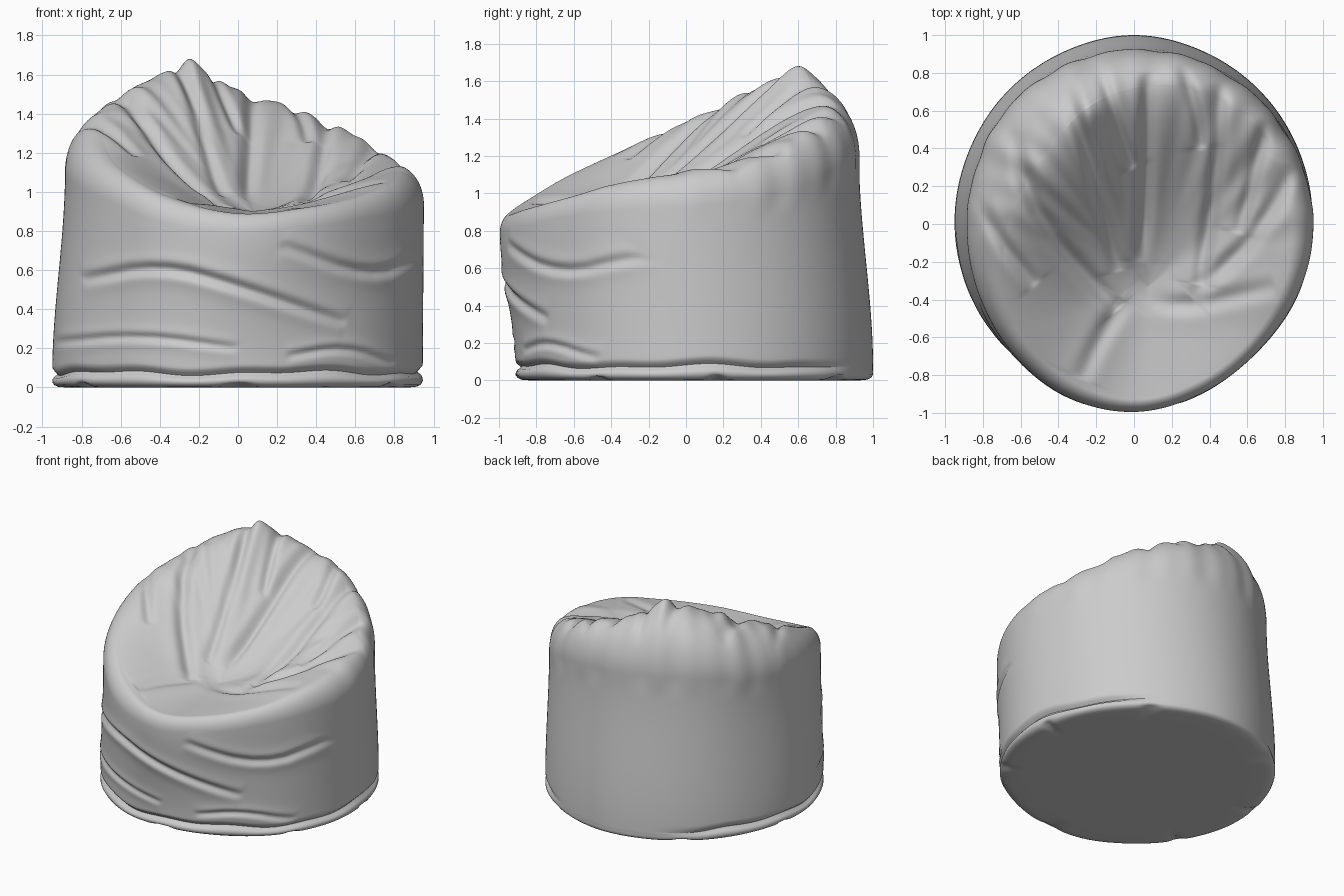
import bpy, bmesh, math
from mathutils import Vector

if "Cube" in bpy.data.objects:
    bpy.data.objects.remove(bpy.data.objects["Cube"])

N = 320
# every 22.5 deg from +x: base radius, shoulder radius, shoulder z, crest radius, crest z
TABLE = [
    (.945, .95, .93, .83, 1.11), (.955, .94, .97, .84, 1.16), (.97, .935, 1.06, .81, 1.29),
    (.985, .93, 1.16, .78, 1.41), (1.0, .925, 1.2, .72, 1.51), (.985, .915, 1.22, .66, 1.61),
    (.97, .91, 1.2, .60, 1.57), (.955, .89, 1.13, .61, 1.47), (.95, .885, 1.1, .67, 1.37),
    (.945, .90, 1.04, .74, 1.25), (.94, .935, .96, .83, 1.11), (.935, .98, .84, .89, .97),
    (.91, .995, .79, .93, .89), (.90, .965, .82, .90, .92), (.915, .94, .87, .87, .98),
    (.93, .945, .91, .85, 1.06)]
SEAT_LOW = Vector((.08, -.33, .90))

# crease lines: depth, width, points (seat in x,y; front wall in x,z)
SEAT_FOLDS = [
    (.06, .05, [(-.66, .5), (-.5, 0), (-.08, -.45)]),
    (.045, .04, [(-.36, .78), (-.2, .2), (-.08, -.25)]),
    (.05, .035, [(-.19, .85), (-.08, .5), (.0, .3)]),
    (.06, .04, [(.07, .8), (.06, .15), (.04, -.2)]),
    (.055, .045, [(.46, .75), (.43, .2), (.34, -.32)]),
    (.04, .035, [(.25, .85), (.33, .6), (.36, .4)]),
    (.04, .04, [(.7, .55), (.62, .2), (.55, -.05)]),
    (.045, .05, [(.85, .3), (.62, -.1), (.3, -.38)]),
    (.04, .04, [(-.85, .15), (-.7, -.1), (-.52, -.32)]),
    (.03, .05, [(-.05, -.4), (-.18, -.6), (-.28, -.82)]),
    (.03, .05, [(.0, -.3), (.2, -.46), (.75, -.33)])]
WALL_FOLDS = [
    (.04, .03, [(-.8, .55), (-.4, .63), (0, .52), (.55, .33)]),
    (.03, .03, [(.22, .73), (.68, .56), (.92, .66)]),
    (.025, .022, [(-.95, .23), (-.5, .27), (0, .2)]),
    (.025, .022, [(.25, .16), (.55, .21), (.8, .12)])]


def soften(pts):
    """Round a polyline by two corner-cutting passes."""
    for _ in range(2):
        out = [pts[0]]
        for (ax, ay), (bx, by) in zip(pts, pts[1:]):
            out += [(.75 * ax + .25 * bx, .75 * ay + .25 * by), (.25 * ax + .75 * bx, .25 * ay + .75 * by)]
        pts = out + [pts[-1]]
    return pts


SEAT_FOLDS = [(d, w, soften(p)) for d, w, p in SEAT_FOLDS]
WALL_FOLDS = [(d, w, soften(p)) for d, w, p in WALL_FOLDS]


def row(a):
    """Smooth periodic interpolation of the table."""
    f = a / math.tau * 16
    i, t = int(f), f - int(f)
    p = [TABLE[(i + k) % 16] for k in (-1, 0, 1, 2)]
    return [.5 * (2 * q1 + (q2 - q0) * t + (2 * q0 - 5 * q1 + 4 * q2 - q3) * t * t
            + (3 * q1 - q0 - 3 * q2 + q3) * t ** 3) for q0, q1, q2, q3 in zip(*p)]


def fold(x, y, lines):
    """Valley along each line with a soft ridge beside it."""
    total = 0
    for depth, w, pts in lines:
        m = 5 * w
        if not (min(p[0] for p in pts) - m < x < max(p[0] for p in pts) + m
                and min(p[1] for p in pts) - m < y < max(p[1] for p in pts) + m):
            continue
        best, along = 9, 0
        n = len(pts) - 1
        for k in range(n):
            (ax, ay), (bx, by) = pts[k], pts[k + 1]
            dx, dy = bx - ax, by - ay
            t = max(0, min(1, ((x - ax) * dx + (y - ay) * dy) / (dx * dx + dy * dy)))
            d = math.hypot(x - ax - t * dx, y - ay - t * dy)
            if d < best:
                best, along = d, (k + t) / n
        if best < m:
            taper = math.sqrt(max(0, math.sin(math.pi * along)))
            q = (best / w) ** 2
            total += depth * taper * (.5 * math.exp(-q / 5) - 1.0 * math.exp(-q))
    return total


def smooth(t):
    t = max(0, min(1, t))
    return t * t * (3 - 2 * t)


def gathers(a):
    """Irregular pleats, strongest around the back."""
    back = smooth(math.sin(a) + .35)
    return back * (.6 * math.sin(17 * a + 1.3 * math.sin(3 * a)) + .4 * math.sin(29 * a + 1))


def polar(a, r, z):
    return Vector((r * math.cos(a), r * math.sin(a), z))


def hem(a):
    """1 where the hem is rolled, 0 at the smooth back."""
    return 1 - smooth((math.sin(a) - .6) / .35)


def base_point(a, k):
    rb, g = row(a)[0], hem(a)
    tuck = max(0, math.sin(7 * a + math.sin(2 * a))) ** 14
    off, z = [(-.5, 0), (-.2, 0), (-.07 - .03 * tuck, 0), (-.03 - .02 * tuck, .004 + .015 * tuck),
              (-.01 - .01 * tuck, .014 + .01 * tuck), (0, .03), (-.002, .045),
              (-.01 * g, .057), (-.025 * g, .066), (-.03 * g, .075)][k]
    return polar(a, rb + off, z * (1 + g * (.12 * math.sin(5 * a + 1) + .08 * math.sin(11 * a))))


def wall_point(a, k):
    rb, rs, zs, rc, zc = row(a)
    if k == 0:
        return base_point(a, 9)
    if k <= 60:                                   # upright wall
        u = k / 60
        z0 = base_point(a, 9).z
        z = z0 + (zs - z0) * u
        r = rb + (rs - rb) * smooth(u)
        r -= .03 * hem(a) * math.exp(-((z - z0) / .018) ** 2)
        if math.sin(a) < 0:
            r += fold(r * math.cos(a), z, WALL_FOLDS) * smooth(-math.sin(a) * 3)
        r += .006 * gathers(a) * smooth((u - .85) / .15)
        return polar(a, r, z)
    v = (k - 60) / 24                             # rounded shoulder
    c, s = math.cos(v * math.pi / 2), math.sin(v * math.pi / 2)
    r = rc + (rs - rc) * c + .006 * gathers(a) * (1 - v * v)
    return finish(polar(a, r, zs + (zc - zs) * s), a, v, v)


def finish(p, a, wg, wf):
    """Pleats, creases and the pulled-up peak shared by shoulder and seat."""
    p.z += .013 * gathers(a) * wg + fold(p.x, p.y, SEAT_FOLDS) * wf
    d2 = (p.x + .23) ** 2 + (p.y - .60) ** 2
    p.z += .05 * math.exp(-d2 / .012) * wf
    return p


def seat_point(a, k):
    rc, zc = row(a)[3:]
    t = k / 80
    p = polar(a, rc, zc).lerp(SEAT_LOW, t)
    slope = (t - .12 * (1 - math.exp(-t / .12))) / .88
    p.z = zc + (SEAT_LOW.z - zc) * (.6 * smooth(t ** .85) + .4 * slope)
    return finish(p, a, 1 - smooth(t / .65), 1 - smooth((t - .65) / .35))


def skin(name, point, rings, cap_start=None, cap_end=None):
    """Loft closed rings into one smooth cloth panel."""
    bm = bmesh.new()
    grid = [[bm.verts.new(point(math.tau * i / N, k)) for i in range(N)] for k in range(rings)]
    for lo, hi in zip(grid, grid[1:]):
        for i in range(N):
            j = (i + 1) % N
            bm.faces.new((lo[i], lo[j], hi[j], hi[i]))
    for centre, ring, flip in ((cap_start, grid[0], True), (cap_end, grid[-1], False)):
        if centre is not None:
            c = bm.verts.new(centre)
            for i in range(N):
                q, r = ring[i], ring[(i + 1) % N]
                bm.faces.new((r, q, c) if flip else (q, r, c))
    me = bpy.data.meshes.new(name)
    bm.to_mesh(me)
    bm.free()
    me.shade_smooth()
    ob = bpy.data.objects.new(name, me)
    bpy.context.collection.objects.link(ob)
    return ob


# flat bottom with its rolled hem
skin("base", base_point, 10, cap_start=(0, 0, 0))
# creased side wall and shoulder
skin("side_wall", wall_point, 85)
# sunken seat and backrest
skin("seat", seat_point, 80, cap_end=SEAT_LOW)
